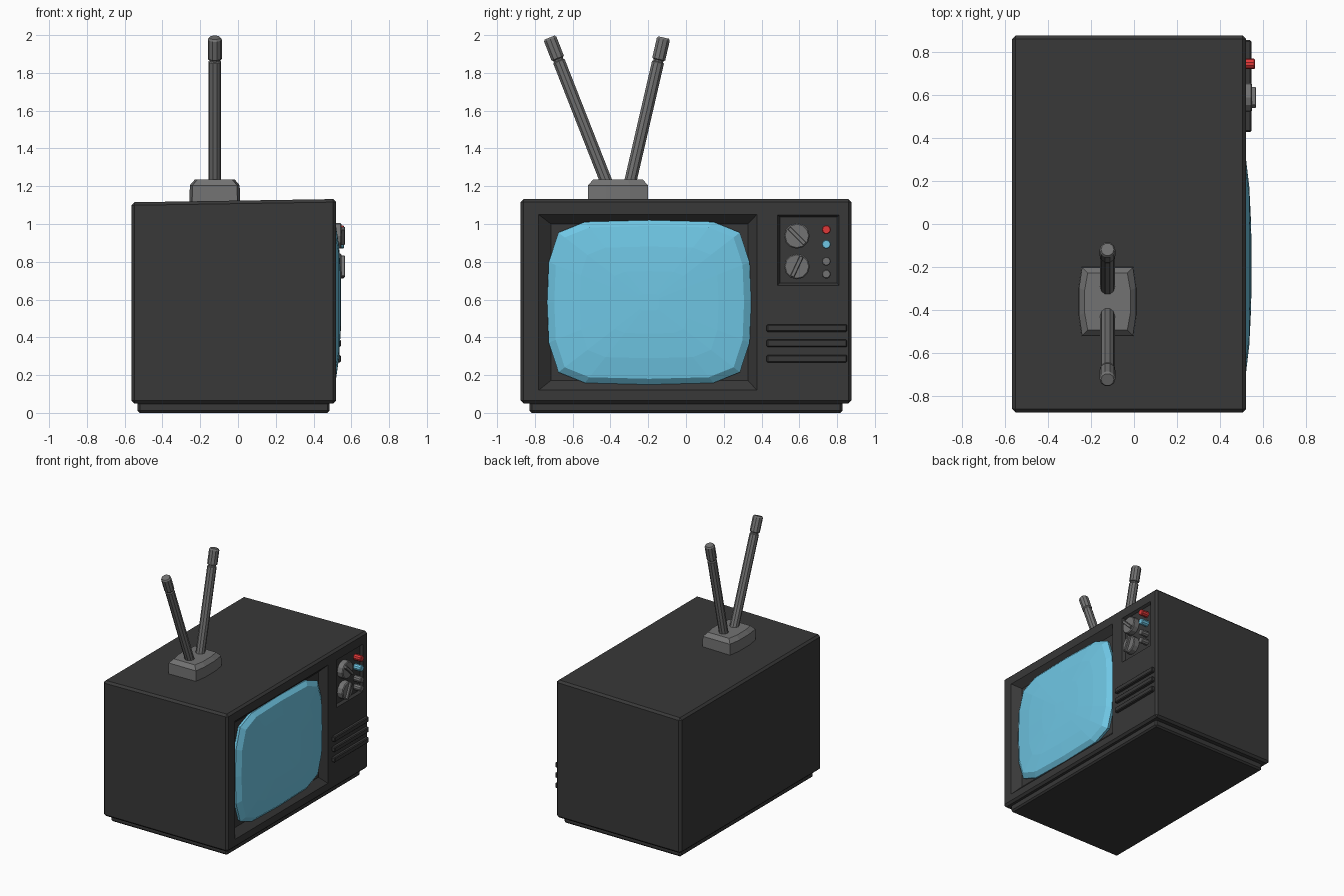
import bpy, bmesh
from math import pi, sin, cos, sqrt, radians
from mathutils import Vector, Matrix

if "Cube" in bpy.data.objects:
    bpy.data.objects.remove(bpy.data.objects["Cube"])


def material(name, r, g, b):
    m = bpy.data.materials.new(name)
    m.diffuse_color = (r, g, b, 1)
    m.use_nodes = True
    m.node_tree.nodes["Principled BSDF"].inputs["Base Color"].default_value = m.diffuse_color
    return m


DARK = material("dark_plastic", 0.04, 0.04, 0.04)
GREY = material("grey_plastic", 0.17, 0.17, 0.17)
BLUE = material("blue_glass", 0.16, 0.57, 0.78)
RED = material("red_plastic", 0.75, 0.04, 0.04)


def finish(name, bm, mat, bevel=0):
    if bevel:
        bmesh.ops.bevel(bm, geom=bm.edges[:], offset=bevel, segments=1,
                        affect='EDGES', profile=0.5)
    bmesh.ops.recalc_face_normals(bm, faces=bm.faces[:])
    me = bpy.data.meshes.new(name)
    bm.to_mesh(me)
    bm.free()
    me.materials.append(mat)
    ob = bpy.data.objects.new(name, me)
    bpy.context.collection.objects.link(ob)
    return ob


def loft(name, rings, mat, bevel=0):
    """Skin equal-length rings of points and cap both ends."""
    bm = bmesh.new()
    vs = [[bm.verts.new(p) for p in ring] for ring in rings]
    n = len(vs[0])
    for a, b in zip(vs, vs[1:]):
        for i in range(n):
            j = (i + 1) % n
            bm.faces.new((a[i], a[j], b[j], b[i]))
    bm.faces.new(vs[0][::-1])
    bm.faces.new(vs[-1])
    return finish(name, bm, mat, bevel)


def rect(x, y0, y1, z0, z1):
    return [(x, y0, z0), (x, y1, z0), (x, y1, z1), (x, y0, z1)]


def block(name, x0, x1, y0, y1, z0, z1, mat, bevel=0):
    return loft(name, [rect(x0, y0, y1, z0, z1), rect(x1, y0, y1, z0, z1)], mat, bevel)


def lathe(name, start, axis, profile, sides, mat):
    """Turned part: profile is (distance along axis, radius)."""
    rot = Vector(axis).to_track_quat('Z', 'Y')
    rings = [[Vector(start) + rot @ Vector((r * cos(2 * pi * i / sides),
                                            r * sin(2 * pi * i / sides), d))
              for i in range(sides)] for d, r in profile]
    return loft(name, rings, mat)


# cabinet with slightly sloping top
body = loft("cabinet", [rect(-0.565, -0.875, 0.875, 0.05, 1.115),
                        rect(0.52, -0.875, 0.875, 0.05, 1.132)], DARK, 0.016)

# recesses for the screen and the control panel
cutters = [
    loft("screen_cutter", [rect(0.47, -0.715, 0.328, 0.172, 1.0),
                           rect(0.52, -0.78, 0.375, 0.12, 1.05),
                           rect(0.6, -0.78, 0.375, 0.12, 1.05)], DARK),
    loft("panel_cutter", [rect(0.5, 0.497, 0.8, 0.687, 1.037),
                          rect(0.52, 0.485, 0.81, 0.675, 1.048),
                          rect(0.6, 0.485, 0.81, 0.675, 1.048)], DARK)]
for c in cutters:
    mod = body.modifiers.new(c.name, 'BOOLEAN')
    mod.operation, mod.solver, mod.object = 'DIFFERENCE', 'EXACT', c
bpy.context.view_layer.update()
cut = bpy.data.meshes.new_from_object(
    body.evaluated_get(bpy.context.evaluated_depsgraph_get()))
body.modifiers.clear()
body.data = cut
for c in cutters:
    bpy.data.objects.remove(c)

# plinth
block("plinth", -0.532, 0.485, -0.828, 0.828, 0, 0.06, DARK, 0.012)

# domed screen
quarter = [(1, 0), (0.985, 0.49), (0.89, 0.85), (0.63, 0.98)]
outline = (quarter + [(0, 1)] + [(-y, z) for y, z in quarter[:0:-1]]
           + [(-y, -z) for y, z in quarter] + [(0, -1)]
           + [(y, -z) for y, z in quarter[:0:-1]])
rings = [[(x, -0.195 + 0.54 * s * y, 0.585 + 0.435 * s * z) for y, z in outline]
         for x, s in [(0.468, 0.99), (0.492, 1), (0.519, 0.93),
                      (0.535, 0.68), (0.543, 0.38), (0.546, 0.1)]]
loft("screen", rings, BLUE)

# tuning knobs with grip ridges
for n, (z, angle) in enumerate([(0.937, -45), (0.775, 65)]):
    lathe(f"knob_{n}", (0.495, 0.587, z), (1, 0, 0),
          [(0, 0.068), (0.047, 0.068), (0.053, 0.062)], 12, GREY)
    ridge = block(f"knob_ridge_{n}", 0, 0.025, -0.06, 0.06, -0.011, 0.011, GREY, 0.003)
    ridge.data.transform(Matrix.Translation((0.541, 0.587, z))
                         @ Matrix.Rotation(radians(angle), 4, 'X'))

# buttons
for n, (z, mat) in enumerate([(0.97, RED), (0.893, BLUE), (0.803, GREY), (0.735, GREY)]):
    lathe(f"button_{n}", (0.495, 0.743, z), (1, 0, 0),
          [(0, 0.024), (0.062, 0.024), (0.067, 0.02)], 10, mat)

# speaker slats
for n in range(3):
    z = 0.449 - n * 0.081
    block(f"speaker_slat_{n}", 0.51, 0.545, 0.427, 0.853, z - 0.02, z + 0.02, DARK, 0.006)


# antenna base: bulging sides, chamfered top
def foot(z, d):
    hx, hy, b = 0.12 - d, 0.16 - d, 0.014
    side = [(hx, -hy), (hx + b, -hy * 0.4), (hx + b, hy * 0.4), (hx, hy)]
    return [(-0.123 + x, -0.36 + y, z) for x, y in side + [(-x, -y) for x, y in side]]


loft("antenna_base", [foot(1.1, 0), foot(1.205, 0.002), foot(1.235, 0.028)], GREY)

# antenna rods with thicker tips
for name, y0, y1 in [("antenna_left", -0.405, -0.722), ("antenna_right", -0.305, -0.118)]:
    start = Vector((-0.123, y0, 1.18))
    axis = Vector((-0.123, y1, 1.987)) - start
    L = axis.length
    lathe(name, start, axis,
          [(0, 0.034), (L - 0.135, 0.034), (L - 0.13, 0.028), (L - 0.122, 0.028),
           (L - 0.117, 0.037), (L - 0.01, 0.037), (L, 0.03)], 10, GREY)
